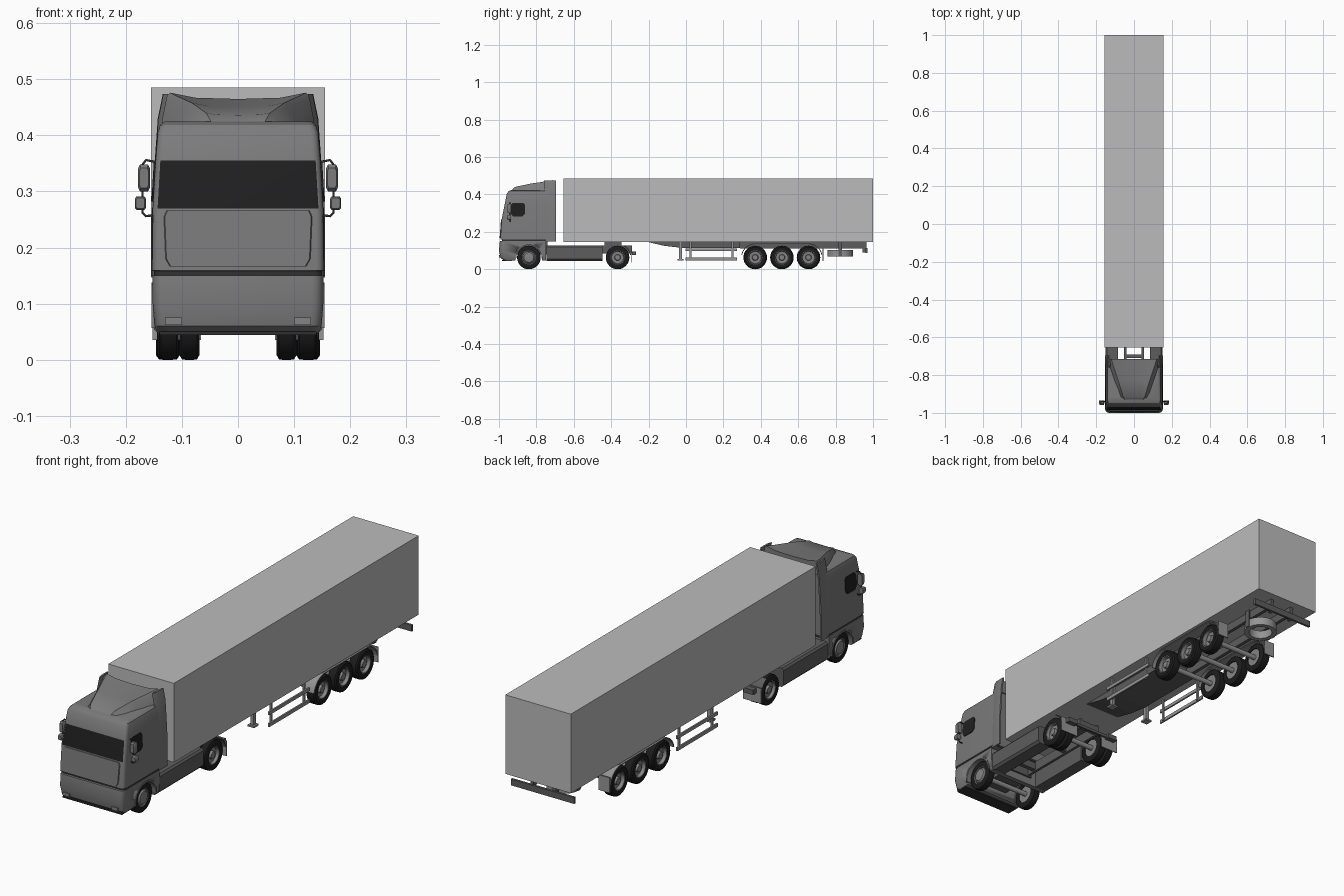
import bpy, bmesh
from math import sin, cos, pi, radians
from mathutils import Vector

cube = bpy.data.objects.get("Cube")
if cube:
    bpy.data.objects.remove(cube, do_unlink=True)


def material(name, v):
    m = bpy.data.materials.new(name)
    m.use_nodes = True
    m.diffuse_color = (v, v, v, 1)
    m.node_tree.nodes["Principled BSDF"].inputs["Base Color"].default_value = (v, v, v, 1)
    return m


BOX = material("trailer light grey", 0.5)
BODY = material("cab grey", 0.2)
GLASS = material("dark glass", 0.014)
TRIM = material("black trim", 0.03)
FRAME = material("chassis dark grey", 0.11)
TYRE = material("tyre black", 0.012)
RIM = material("wheel grey", 0.23)
RAIL = material("rail grey", 0.3)


def finish(name, bm, mats, smooth=None):
    bmesh.ops.remove_doubles(bm, verts=bm.verts, dist=1e-6)
    bmesh.ops.recalc_face_normals(bm, faces=bm.faces)
    me = bpy.data.meshes.new(name)
    bm.to_mesh(me)
    bm.free()
    ob = bpy.data.objects.new(name, me)
    bpy.context.collection.objects.link(ob)
    for m in mats:
        me.materials.append(m)
    if smooth:
        bpy.ops.object.select_all(action='DESELECT')
        ob.select_set(True)
        bpy.context.view_layer.objects.active = ob
        bpy.ops.object.shade_smooth_by_angle(angle=radians(smooth))
    return ob


def loft(name, rings, mat, smooth=None, closed=False, rule=None):
    """Skin closed rings of points; cap the ends, or join them when closed."""
    bm = bmesh.new()
    vs = [[bm.verts.new(p) for p in ring] for ring in rings]
    n = len(rings[0])
    pairs = list(zip(vs, vs[1:])) + ([(vs[-1], vs[0])] if closed else [])
    for a, b in pairs:
        for i in range(n):
            bm.faces.new((a[i], a[(i + 1) % n], b[(i + 1) % n], b[i]))
    if not closed:
        bm.faces.new(vs[0])
        bm.faces.new(vs[-1])
    mats = mat if isinstance(mat, list) else [mat]
    if rule:
        bmesh.ops.recalc_face_normals(bm, faces=bm.faces)
        for f in bm.faces:
            f.material_index = rule(f.calc_center_median(), f.normal)
    return finish(name, bm, mats, smooth)


def box(name, x0, x1, y0, y1, z0, z1, mat):
    rect = [(x0, y0), (x1, y0), (x1, y1), (x0, y1)]
    return loft(name, [[(x, y, z) for x, y in rect] for z in (z0, z1)], mat)


def prism(name, pts, x0, x1, mat, smooth=None):
    return loft(name, [[(x, y, z) for y, z in pts] for x in (x0, x1)], mat, smooth)


def lathe(name, profile, centre, mat, s=1, axis="x", steps=32, closed=False):
    """Turn (radius, offset) points around the x or z axis."""
    bm = bmesh.new()
    rows = []
    for i in range(steps):
        c, d = cos(2 * pi * i / steps), sin(2 * pi * i / steps)
        rows.append([bm.verts.new(Vector(centre) + Vector(
            (s * o, r * c, r * d) if axis == "x" else (r * c, r * d, o))) for r, o in profile])
    n = len(profile)
    for i in range(steps):
        a, b = rows[i], rows[(i + 1) % steps]
        for j in range(n if closed else n - 1):
            bm.faces.new((a[j], a[(j + 1) % n], b[(j + 1) % n], b[j]))
    return finish(name, bm, [mat], 35)


def arc_strip(name, cy, cz, r0, r1, a0, a1, x0, x1, mat):
    angles = [radians(a0 + (a1 - a0) * i / 10) for i in range(11)]
    pts = [(cy + r1 * cos(a), cz + r1 * sin(a)) for a in angles]
    pts += [(cy + r0 * cos(a), cz + r0 * sin(a)) for a in reversed(angles)]
    return prism(name, pts, x0, x1, mat, 35)


def body_ring(z, yf, yb, hw, r=0.014):
    """Plan outline with rounded front corners."""
    arc = [(hw - r + r * sin(a), yf + r - r * cos(a)) for a in [pi / 8 * i for i in range(5)]]
    half = arc + [(hw, yb)]
    return [(x, y, z) for x, y in half] + [(-x, y, z) for x, y in reversed(half)]


# Cab shell, with windscreen and seam chosen by height and direction
def cab_rule(c, n):
    if 0.27 < c.z < 0.355 and n.y < -0.9:
        return 1
    return 2 if c.z < 0.158 and abs(n.z) < 0.9 else 0


CAB = [(0.148, -0.985, 0.150), (0.158, -0.985, 0.150), (0.159, -0.993, 0.153),
       (0.27, -0.985, 0.152), (0.355, -0.968, 0.147), (0.405, -0.958, 0.143),
       (0.418, -0.948, 0.139), (0.425, -0.93, 0.13)]
loft("cab_shell", [body_ring(z, yf, -0.72, hw) for z, yf, hw in CAB],
     [BODY, GLASS, TRIM], 30, rule=cab_rule)

# Front panel below the windscreen
panel = [(-0.122, 0.166), (0.122, 0.166), (0.13, 0.18), (0.133, 0.255),
         (0.128, 0.266), (-0.128, 0.266), (-0.133, 0.255), (-0.13, 0.18)]
loft("front_panel", [[(x * k, -0.993 + (z - 0.16) * 0.073 - d, z) for x, z in panel]
                     for d, k in ((-0.002, 1), (0.004, 0.98))], BODY)

# Bumper and lower cab, cut by the wheel arch
bumper = loft("lower_cab", [body_ring(z, yf, -0.748, hw, 0.02) for z, yf, hw in
              [(0.048, -0.975, 0.144), (0.06, -0.991, 0.149), (0.1, -1.0, 0.152),
               (0.15, -0.995, 0.152)]], BODY, 30)
cutter = lathe("arch_cutter", [(0, -0.2), (0.072, -0.2), (0.072, 0.2), (0, 0.2)],
               (0, -0.84, 0.063), BODY)
cutter.hide_render = True
mod = bumper.modifiers.new("arch", 'BOOLEAN')
mod.object = cutter
mod.solver = 'EXACT'
bpy.ops.object.select_all(action='DESELECT')
bumper.select_set(True)
bpy.context.view_layer.objects.active = bumper
bpy.ops.object.modifier_apply(modifier="arch")
bpy.data.objects.remove(cutter, do_unlink=True)
box("bumper_lip", -0.14, 0.14, -0.985, -0.93, 0.044, 0.05, TRIM)

# Roof air deflector: sections running backwards, wider and higher
roof = []
for y, hb, ht, zt in [(-0.93, 0.072, 0.05, 0.424), (-0.915, 0.08, 0.06, 0.44),
                      (-0.83, 0.108, 0.087, 0.458), (-0.75, 0.134, 0.115, 0.470),
                      (-0.715, 0.143, 0.127, 0.476)]:
    dip = (zt - 0.42) * 0.2
    half = [(hb, 0.415), (ht * 1.03, zt - 0.008), (ht * 0.95, zt), (ht * 0.6, zt - dip * 0.8)]
    roof.append([(x, y, z) for x, z in half] + [(0, y, zt - dip)] +
                [(-x, y, z) for x, z in reversed(half)])
loft("roof_deflector", roof, BODY, 40)

WINDOW = [(-0.938, 0.30), (-0.925, 0.282), (-0.875, 0.282), (-0.862, 0.295),
          (-0.862, 0.345), (-0.87, 0.355), (-0.925, 0.355), (-0.935, 0.345)]
TYRE_P = [(0.038, 0), (0.055, 0), (0.062, 0.004), (0.063, 0.01), (0.063, 0.025),
          (0.062, 0.031), (0.055, 0.035), (0.038, 0.034)]
DISH = [(0, 0.005), (0.039, 0.003), (0.039, 0.033), (0.035, 0.033), (0.032, 0.021),
        (0.017, 0.02), (0.014, 0.03), (0, 0.031)]
DOME = DISH[:4] + [(0.033, 0.028), (0.026, 0.036), (0.013, 0.038), (0, 0.038)]


def wheel(name, side, s, x, y, rim, width=1):
    c = (s * x, y, 0.063)
    for part, prof, mat, loop in (("tyre", TYRE_P, TYRE, True), ("rim", rim, RIM, False)):
        lathe(f"{side}_{name}_{part}", [(r, o * width) for r, o in prof], c, mat, s, closed=loop)


TRAILER_Y = (0.37, 0.513, 0.655)
for side, s in (("left", 1), ("right", -1)):
    # Cab sides: window, rear fin, arch lip
    loft(side + "_side_window", [[(s * (0.152 - (z - 0.27) * 0.059 + d), y, z)
         for y, z in WINDOW] for d in (-0.002, 0.003)], GLASS)
    loft(side + "_rear_fin", [[(s * (w - 0.008), -0.76, z), (s * w, -0.74, z),
         (s * (w + 0.001), -0.695, z), (s * (w - 0.006), -0.695, z)]
         for z, w in ((0.148, 0.153), (0.25, 0.153), (0.36, 0.147), (0.43, 0.142), (0.474, 0.133))],
         BODY, 30)
    arc_strip(side + "_arch_lip", -0.84, 0.063, 0.068, 0.075, -5, 185, s * 0.11, s * 0.154, BODY)
    box(side + "_headlamp", s * 0.1, s * 0.13, -0.999, -0.98, 0.062, 0.075, RIM)

    # Mirrors on a bent tube
    for nm, x0, x1, z0, z1 in (("main", 0.157, 0.178, 0.3, 0.348), ("wide", 0.164, 0.184, 0.267, 0.291)):
        xm, zm = (x0 + x1) / 2, (z0 + z1) / 2
        outline = [(1, 0.7), (0.7, 1), (-0.7, 1), (-1, 0.7), (-1, -0.7), (-0.7, -1), (0.7, -1), (1, -0.7)]
        loft(f"{side}_{nm}_mirror", [[(s * (xm + u * k * (x1 - xm)), y, zm + v * k * (z1 - zm))
             for u, v in outline] for y, k in ((-0.957, 0.75), (-0.95, 1), (-0.935, 1))], BODY, 40)
    cu = bpy.data.curves.new(side + "_mirror_arm", 'CURVE')
    cu.dimensions = '3D'
    cu.bevel_depth = 0.0025
    cu.bevel_resolution = 1
    path = [(0.144, 0.352), (0.164, 0.356), (0.17, 0.348), (0.17, 0.262), (0.164, 0.256), (0.148, 0.258)]
    sp = cu.splines.new('POLY')
    sp.points.add(len(path) - 1)
    for p, (x, z) in zip(sp.points, path):
        p.co = (s * x, -0.94, z, 1)
    cu.materials.append(TRIM)
    bpy.context.collection.objects.link(bpy.data.objects.new(side + "_mirror_arm", cu))

    # Wheels, twin on the drive axle
    wheel("front_wheel", side, s, 0.106, -0.84, DOME)
    wheel("drive_outer_wheel", side, s, 0.109, -0.366, DISH)
    wheel("drive_inner_wheel", side, s, 0.069, -0.366, DISH)
    for i, y in enumerate(TRAILER_Y):
        wheel(f"trailer_wheel_{i + 1}", side, s, 0.104, y, DISH, 1.2)

    # Tractor frame, tanks and rear guards
    box(side + "_tractor_rail", s * 0.04, s * 0.052, -0.93, -0.29, 0.085, 0.128, FRAME)
    tank = [(0.085, 0.045), (0.14, 0.045), (0.15, 0.055), (0.15, 0.118), (0.143, 0.126), (0.085, 0.126)]
    loft(side + "_side_tank", [[(s * x, y, z) for x, z in tank] for y in (-0.745, -0.446)], FRAME)
    arc_strip(side + "_drive_guard", -0.366, 0.063, 0.069, 0.073, 10, 62, s * 0.066, s * 0.15, FRAME)
    box(side + "_drive_flap", s * 0.066, s * 0.152, -0.295, -0.291, 0.035, 0.1, RAIL)
    box(side + "_tail_lamp", s * 0.085, s * 0.13, -0.29, -0.268, 0.076, 0.096, FRAME)

    # Trailer frame, legs, side guards and mudguards
    box(side + "_trailer_rail", s * 0.045, s * 0.06, 0.29, 0.965, 0.112, 0.147, FRAME)
    box(side + "_landing_leg", s * 0.085, s * 0.1, -0.038, -0.022, 0.055, 0.147, RAIL)
    box(side + "_landing_foot", s * 0.077, s * 0.108, -0.046, -0.014, 0.048, 0.055, RAIL)
    for z0, z1 in ((0.047, 0.062), (0.098, 0.112)):
        box(side + "_guard_rail", s * 0.143, s * 0.15, -0.002, 0.272, z0, z1, RAIL)
    for y in (0.025, 0.248):
        box(side + "_guard_post", s * 0.136, s * 0.143, y - 0.005, y + 0.005, 0.047, 0.147, RAIL)
    arc_strip(side + "_front_mudguard", 0.37, 0.063, 0.071, 0.075, 95, 170, s * 0.1, s * 0.152, RAIL)
    box(side + "_mudguard_top", s * 0.1, s * 0.152, 0.365, 0.66, 0.134, 0.138, RAIL)
    arc_strip(side + "_rear_mudguard", 0.655, 0.063, 0.071, 0.075, 10, 85, s * 0.1, s * 0.152, RAIL)
    box(side + "_rear_flap", s * 0.1, s * 0.152, 0.729, 0.734, 0.045, 0.11, RAIL)
    box(side + "_bumper_bracket", s * 0.045, s * 0.06, 0.945, 0.962, 0.09, 0.147, FRAME)
    box(side + "_spare_hanger", s * 0.066, s * 0.072, 0.815, 0.835, 0.07, 0.147, FRAME)

# Axles and cross parts
for y in (-0.84, -0.366) + TRAILER_Y:
    lathe("axle", [(0, -0.11), (0.011, -0.11), (0.011, 0.11), (0, 0.11)], (0, y, 0.063), RAIL, steps=16)
for y in (-0.7, -0.5, -0.3):
    box("tractor_crossmember", -0.045, 0.045, y - 0.01, y + 0.01, 0.09, 0.122, FRAME)
box("engine_block", -0.06, 0.06, -0.92, -0.74, 0.08, 0.15, FRAME)
box("tractor_rear_bar", -0.13, 0.13, -0.287, -0.279, 0.08, 0.092, FRAME)
box("fifth_wheel", -0.06, 0.06, -0.435, -0.345, 0.128, 0.147, FRAME)

# Trailer body, wedge underframe, rear bar and spare wheel cradle
box("trailer_box", -0.155, 0.155, -0.655, 1.0, 0.147, 0.485, BOX)
prism("trailer_underframe", [(-0.21, 0.147), (-0.12, 0.126), (-0.03, 0.115), (0.29, 0.115), (0.29, 0.147)],
      -0.085, 0.085, FRAME)
box("rear_bar", -0.15, 0.15, 0.96, 0.97, 0.088, 0.115, FRAME)
lathe("spare_wheel_ring", [(0.048, 0), (0.068, 0), (0.068, 0.036), (0.048, 0.036)],
      (0, 0.825, 0.068), RAIL, axis="z", closed=True)
